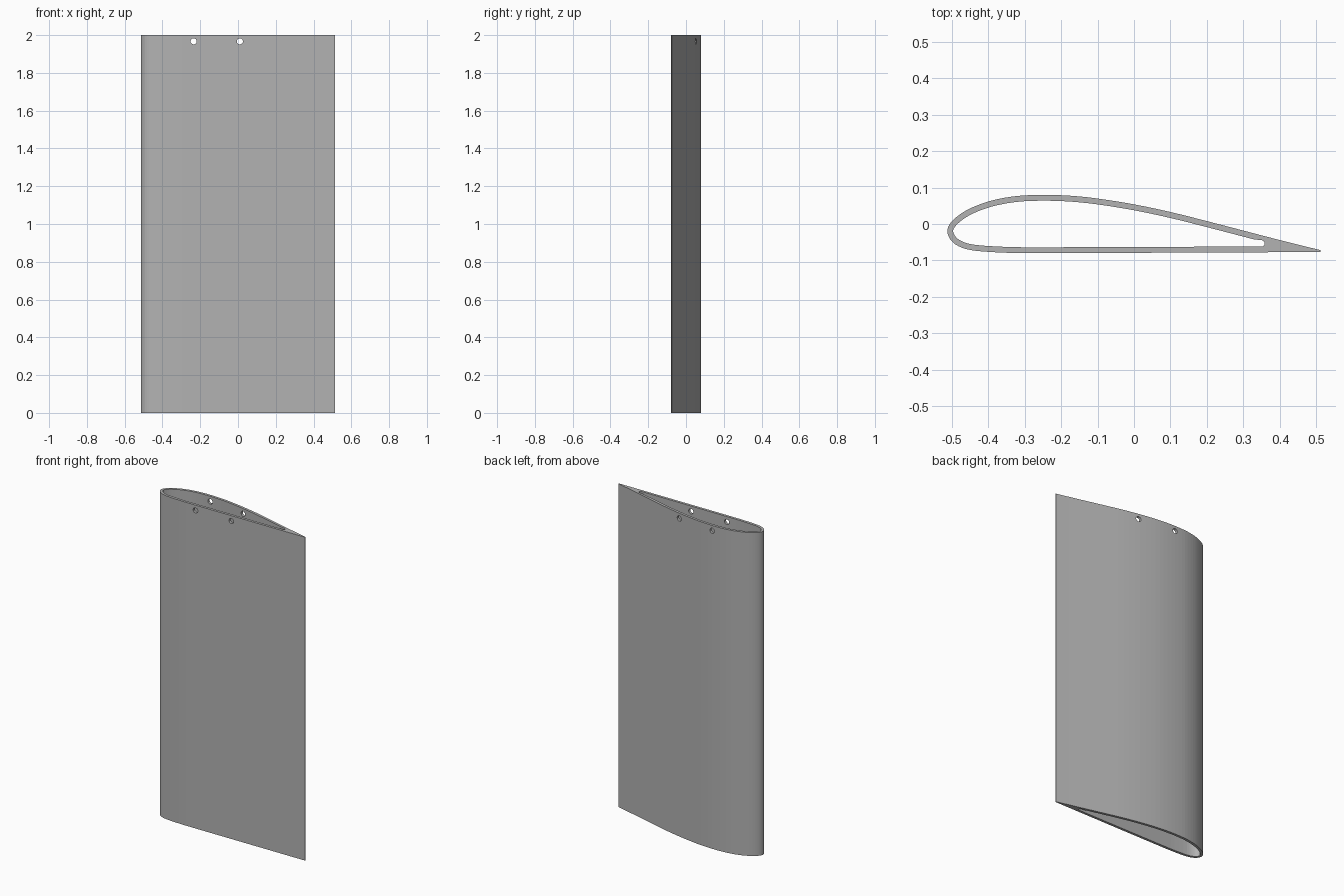
import bpy, bmesh, math
from mathutils import Vector

cube = bpy.data.objects.get("Cube")
if cube:
    bpy.data.objects.remove(cube, do_unlink=True)

HEIGHT = 2.0
WALL = 0.016

grey = bpy.data.materials.new("plain grey")
grey.use_nodes = True
colour = (0.45, 0.45, 0.45, 1)
grey.diffuse_color = colour
grey.node_tree.nodes["Principled BSDF"].inputs["Base Color"].default_value = colour


def smooth_path(points, steps):
    """Catmull-Rom samples through a list of 2D points."""
    p = [Vector(q) for q in points]
    p = [2 * p[0] - p[1]] + p + [2 * p[-1] - p[-2]]
    path = []
    for a, b, c, d in zip(p, p[1:], p[2:], p[3:]):
        for i in range(steps):
            t = i / steps
            path.append(0.5 * (2 * b + (c - a) * t + (2 * a - 5 * b + 4 * c - d) * t**2
                               + (3 * b - a - 3 * c + d) * t**3))
    return path + [p[-2]]


def prism(name, outline, z0, z1):
    """Closed solid from a 2D outline."""
    bm = bmesh.new()
    face = bm.faces.new([bm.verts.new((p.x, p.y, z0)) for p in outline])
    top = bmesh.ops.extrude_face_region(bm, geom=[face])["geom"]
    bmesh.ops.translate(bm, vec=(0, 0, z1 - z0),
                        verts=[v for v in top if isinstance(v, bmesh.types.BMVert)])
    bmesh.ops.recalc_face_normals(bm, faces=bm.faces)
    mesh = bpy.data.meshes.new(name)
    bm.to_mesh(mesh)
    bm.free()
    mesh.materials.append(grey)
    obj = bpy.data.objects.new(name, mesh)
    bpy.context.collection.objects.link(obj)
    return obj


def cut(target, cutter):
    """Subtract the cutter and discard it."""
    mod = target.modifiers.new("cut", "BOOLEAN")
    mod.operation, mod.solver, mod.object = "DIFFERENCE", "EXACT", cutter
    bpy.context.view_layer.objects.active = target
    bpy.ops.object.modifier_apply(modifier=mod.name)
    bpy.data.objects.remove(cutter, do_unlink=True)


# Wing section: trailing edge, over the curved back, round the nose, along the flat front
section = [(0.513, -0.072), (0.4, -0.044), (0.3, -0.018), (0.2, 0.008), (0.1, 0.033),
           (0, 0.054), (-0.1, 0.07), (-0.18, 0.078), (-0.26, 0.08), (-0.33, 0.076),
           (-0.4, 0.062), (-0.46, 0.038), (-0.498, 0.01), (-0.513, -0.016),
           (-0.505, -0.042), (-0.482, -0.061), (-0.44, -0.073), (-0.35, -0.079),
           (-0.25, -0.08), (0.05, -0.079), (0.513, -0.077)]
outer = smooth_path(section, 3)
wing = prism("wing_shell", outer, 0, HEIGHT)

# Hollow: the section moved inwards by the wall, closed with a small round end
inner = []
for before, here, after in zip(outer, outer[1:], outer[2:]):
    along = (after - before).normalized()
    q = here + WALL * Vector((-along.y, along.x))
    if q.x < 0.34:
        inner.append(q)
first, last = inner[0], inner[-1]
last = Vector((0.345, last.y))
inner.append(last)
radius = 0.009
centre = Vector((0.35, last.y + radius))
for i in range(7):
    a = math.radians(-80 + i * 26)
    inner.append(centre + radius * Vector((math.cos(a), math.sin(a))))
cut(wing, prism("hollow_cutter", inner, -0.1, HEIGHT + 0.1))

# Two pin holes through both walls near the top
for x in (-0.235, 0.01):
    bpy.ops.mesh.primitive_cylinder_add(vertices=24, radius=0.016, depth=0.4,
                                        location=(x, 0, 1.967), rotation=(math.pi / 2, 0, 0))
    hole = bpy.context.object
    hole.data.materials.append(grey)
    cut(wing, hole)
